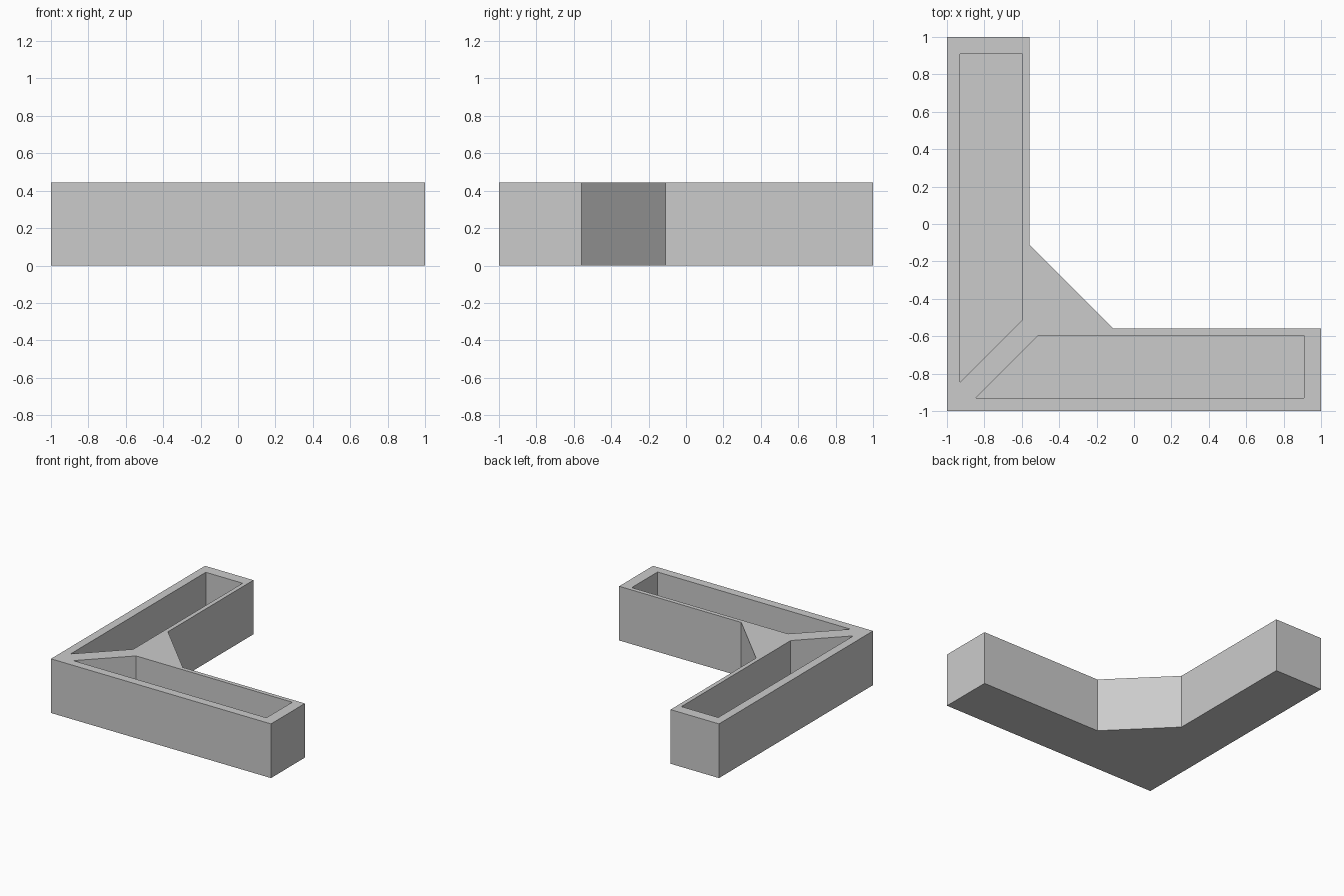
import bpy
import bmesh

cube = bpy.data.objects.get("Cube")
if cube:
    bpy.data.objects.remove(cube, do_unlink=True)

HEIGHT = 0.445
FLOOR = 0.07

grey = bpy.data.materials.new("plain grey")
grey.use_nodes = True
colour = (0.6, 0.6, 0.6, 1)
grey.diffuse_color = colour
grey.node_tree.nodes["Principled BSDF"].inputs["Base Color"].default_value = colour


def swap(points):
    """Mirror a plan across the diagonal, keeping its winding."""
    return [(y, x) for x, y in reversed(points)]


def prism(name, points, bottom, top):
    """Extrude a plan outline straight up."""
    bm = bmesh.new()
    base = bm.faces.new([bm.verts.new((x, y, bottom)) for x, y in points])
    walls = bmesh.ops.extrude_face_region(bm, geom=[base])
    verts = [v for v in walls["geom"] if isinstance(v, bmesh.types.BMVert)]
    bmesh.ops.translate(bm, vec=(0, 0, top - bottom), verts=verts)
    bmesh.ops.recalc_face_normals(bm, faces=bm.faces)
    mesh = bpy.data.meshes.new(name)
    bm.to_mesh(mesh)
    bm.free()
    mesh.materials.append(grey)
    obj = bpy.data.objects.new(name, mesh)
    bpy.context.collection.objects.link(obj)
    return obj


# L-shaped body with a chamfered inner corner
leg = [(1, -1), (1, -0.56), (-0.11, -0.56)]
body = prism("corner_planter_body", [(-1, -1)] + leg + swap(leg), 0, HEIGHT)

# Mitred pocket in each leg, open at the top
pocket = [(-0.845, -0.93), (0.91, -0.93), (0.91, -0.595), (-0.51, -0.595)]
bpy.context.view_layer.objects.active = body
for name, plan in (("front_pocket", pocket), ("side_pocket", swap(pocket))):
    cutter = prism(name, plan, FLOOR, HEIGHT + 0.1)
    cutter.hide_render = True
    cut = body.modifiers.new(name, 'BOOLEAN')
    cut.operation = 'DIFFERENCE'
    cut.solver = 'EXACT'
    cut.object = cutter
    bpy.ops.object.modifier_apply(modifier=name)
    bpy.data.objects.remove(cutter, do_unlink=True)
